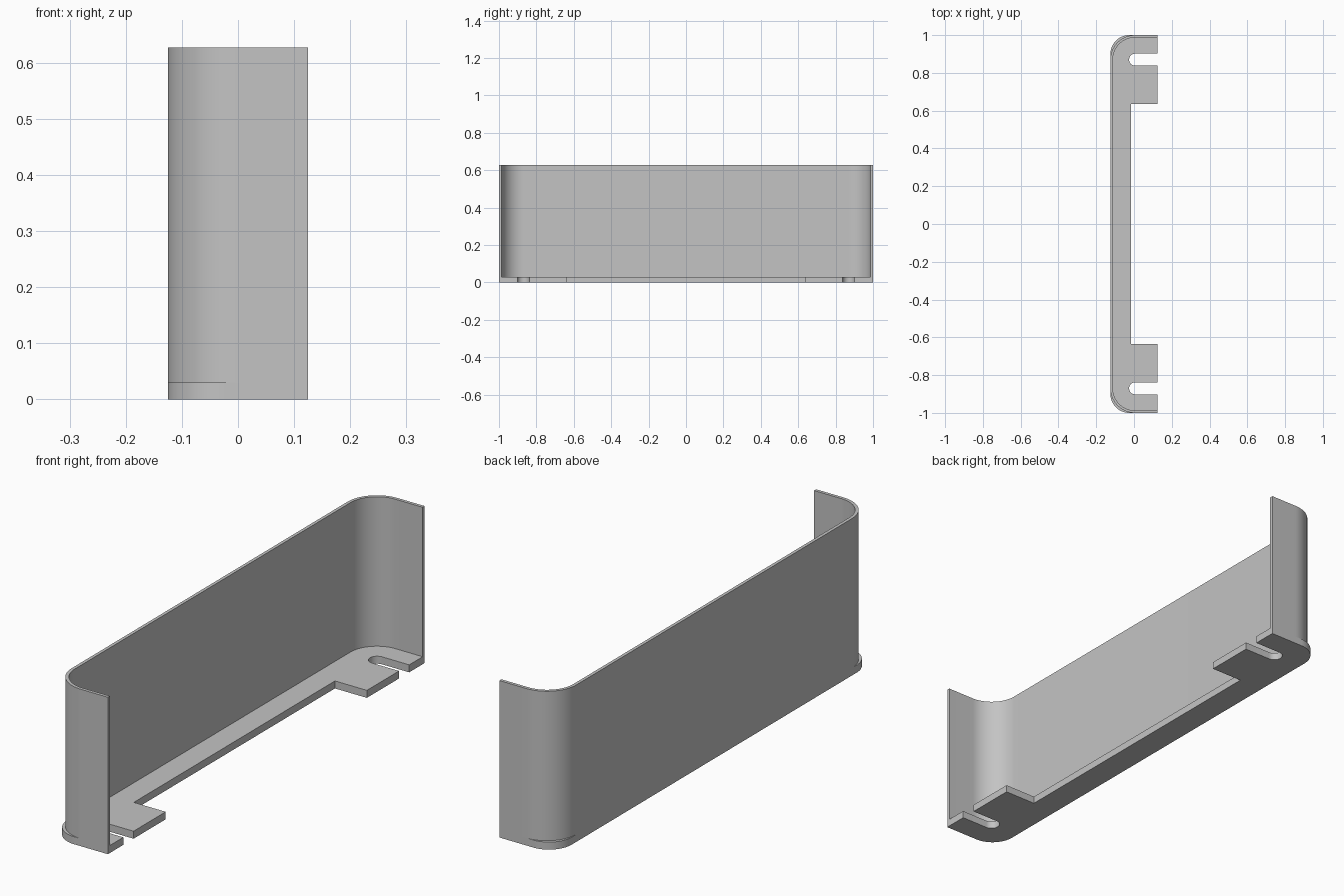
import bpy, bmesh
from math import cos, sin, radians

if "Cube" in bpy.data.objects:
    bpy.data.objects.remove(bpy.data.objects["Cube"], do_unlink=True)

GREY = (0.55, 0.55, 0.55, 1.0)
grey = bpy.data.materials.new("light grey")
grey.use_nodes = True
grey.diffuse_color = GREY
grey.node_tree.nodes["Principled BSDF"].inputs["Base Color"].default_value = GREY

BACK, OPEN, END = -0.125, 0.125, 1.0   # outer limits of the bracket
FLOOR, TOP = 0.03, 0.627               # floor thickness, wall height
WALL = 0.013


def arc(cx, cy, r, start, stop, steps=24):
    angles = [radians(start + (stop - start) * i / steps) for i in range(steps + 1)]
    return [(cx + r * cos(a), cy + r * sin(a)) for a in angles]


def mirrored(half):
    """Continue a half outline onto the -y side."""
    return half + [(x, -y) for x, y in reversed(half)]


def extrude(name, outline, z0, z1):
    bm = bmesh.new()
    face = bm.faces.new([bm.verts.new((x, y, z0)) for x, y in outline])
    result = bmesh.ops.extrude_face_region(bm, geom=[face])
    verts = [v for v in result["geom"] if isinstance(v, bmesh.types.BMVert)]
    bmesh.ops.translate(bm, verts=verts, vec=(0, 0, z1 - z0))
    bmesh.ops.recalc_face_normals(bm, faces=bm.faces)
    mesh = bpy.data.meshes.new(name)
    bm.to_mesh(mesh)
    bm.free()
    mesh.materials.append(grey)
    obj = bpy.data.objects.new(name, mesh)
    bpy.context.collection.objects.link(obj)
    bpy.ops.object.select_all(action="DESELECT")
    obj.select_set(True)
    bpy.context.view_layer.objects.active = obj
    bpy.ops.object.shade_smooth_by_angle(angle=radians(30))
    return obj


# Floor: narrow strip with a slotted tab at each end
slot_y, slot_r, corner = 0.87, 0.032, 0.1
half_floor = [(-0.016, 0.635), (OPEN, 0.635), (OPEN, slot_y - slot_r)]
half_floor += arc(0.006, slot_y, slot_r, 270, 90)
half_floor += [(OPEN, slot_y + slot_r), (OPEN, END)]
half_floor += arc(BACK + corner, END - corner, corner, 90, 180)
extrude("floor_plate", mirrored(half_floor), 0, FLOOR)

# Wall: thin C-shaped band with wider rounded corners
bend = 0.13
cx, cy = BACK + bend, END - bend
outer = mirrored([(OPEN, END)] + arc(cx, cy, bend, 90, 180))
inner = mirrored([(OPEN, END - WALL)] + arc(cx, cy, bend - WALL, 90, 180))
extrude("curved_wall", outer + inner[::-1], FLOOR, TOP)
